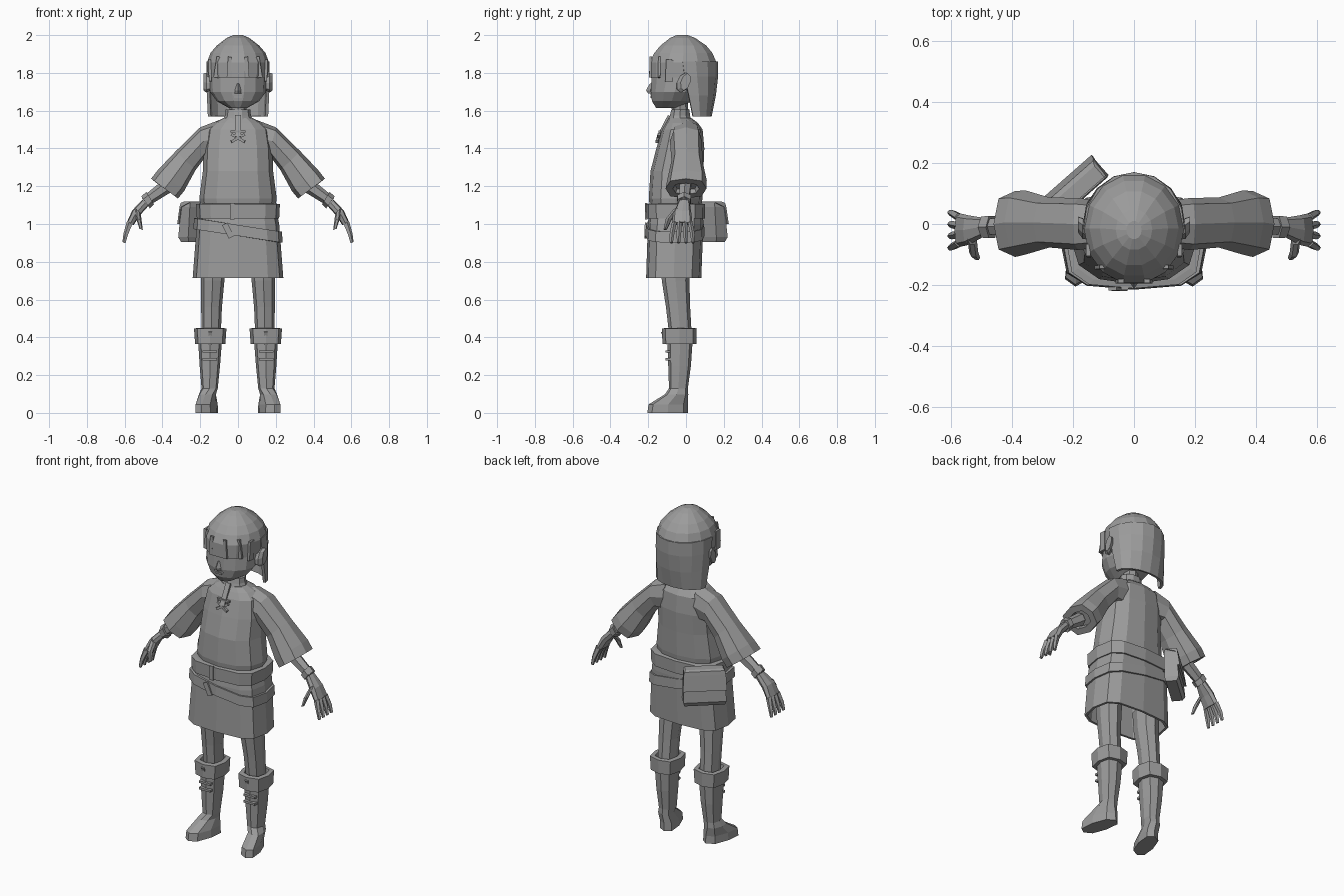
import bpy, bmesh, math
from mathutils import Vector as V

cloth = bpy.data.materials.new("plain_grey")
cloth.diffuse_color = (0.33, 0.33, 0.33, 1)


def power(c, e):
    return math.copysign(abs(c) ** e, c) if abs(c) > 1e-6 else 0.0


def loft(name, rings, n=12, e=1.0, phase=0.0, arc=None, mirror=False, thick=0):
    """Skin a list of rings (centre, u axis, v axis); arc gives an open sheet."""
    bm = bmesh.new()
    loops = []
    for c, u, v in rings:
        c, u, v = V(c), V(u), V(v)
        if arc:
            angs = [arc[0] + (arc[1] - arc[0]) * i / (n - 1) for i in range(n)]
        else:
            angs = [phase + 2 * math.pi * i / n for i in range(n)]
        loops.append([bm.verts.new(c + u * power(math.cos(a), e) + v * power(math.sin(a), e))
                      for a in angs])
    for p, q in zip(loops, loops[1:]):
        for i in range(n - 1 if arc else n):
            j = (i + 1) % n
            bm.faces.new((p[i], p[j], q[j], q[i]))
    if not arc:
        bm.faces.new(loops[0])
        bm.faces.new(loops[-1])
    bmesh.ops.recalc_face_normals(bm, faces=bm.faces)
    me = bpy.data.meshes.new(name)
    bm.to_mesh(me)
    bm.free()
    me.materials.append(cloth)
    ob = bpy.data.objects.new(name, me)
    bpy.context.collection.objects.link(ob)
    if thick:
        m = ob.modifiers.new("thickness", 'SOLIDIFY')
        m.thickness, m.offset = thick, 0
    if mirror:
        ob.modifiers.new("mirror", 'MIRROR')
    return ob


def flat(rows, x=0.0):
    """Level rings from (z, y centre, x radius, y radius)."""
    return [((x, cy, z), (rx, 0, 0), (0, ry, 0)) for z, cy, rx, ry in rows]


def limb(name, rows, n=8, e=1.0):
    """Mirrored limb from (outer x, z, inner x, z, y centre, y radius)."""
    rings = [(((ox + ix) / 2, cy, (oz + iz) / 2), ((ox - ix) / 2, 0, (oz - iz) / 2), (0, ry, 0))
             for ox, oz, ix, iz, cy, ry in rows]
    return loft(name, rings, n, e, mirror=True)


def bar(name, a, b, w, d, mirror=False):
    """Square bar from a to b, w wide across and d deep."""
    a, b = V(a), V(b)
    t = (b - a).normalized()
    side = t.cross(V((0, 1, 0))).normalized()
    deep = t.cross(side)
    k = math.sqrt(0.5)
    return loft(name, [(p, side * w * k, deep * d * k) for p in (a, b)], 4,
                phase=math.pi / 4, mirror=mirror)


# head and face
loft("head", flat([(1.615, -.10, .05, .06), (1.65, -.075, .112, .108), (1.70, -.06, .148, .13),
                   (1.80, -.03, .15, .155), (1.88, -.02, .12, .13)]), 14)
loft("nose", flat([(1.69, -.185, .018, .014), (1.708, -.188, .016, .024), (1.745, -.18, .008, .01)]), 4)
for z, w in ((1.672, .022), (1.685, .03)):
    bar("lip", (-w, -.183, z), (w, -.183, z), .01, .012)
loft("ear", [((.148, -.025, 1.745), (0, .026, 0), (0, .01, .04)),
             ((.168, -.015, 1.748), (0, .034, 0), (0, .012, .052)),
             ((.183, -.002, 1.752), (0, .026, 0), (0, .01, .045))], 8, mirror=True)
loft("neck", flat([(1.52, -.03, .055, .05), (1.58, -.03, .044, .043), (1.66, -.035, .045, .045)]), 8)

# hair cap, fringe locks and long back curtain
loft("hair_cap", flat([(1.775, -.018, .158, .182), (1.855, -.016, .164, .182), (1.905, -.014, .146, .158),
                       (1.945, -.014, .112, .124), (1.985, -.018, .06, .068), (2.0, -.02, .025, .03)]), 14)
for x, w in ((.05, .02), (.115, .03)):
    y = -.018 - .182 * math.sqrt(1 - (x / .16) ** 2)
    bar("fringe_lock", (x, y + .002, 1.775), (x * .85, y + .004, 1.885), w, .012, mirror=True)
bar("side_lock", (.147, -.09, 1.755), (.15, -.085, 1.87), .014, .04, mirror=True)
loft("back_hair", flat([(1.86, -.01, .158, .172), (1.78, 0, .16, .162), (1.68, .02, .157, .13),
                        (1.57, .04, .152, .088)]), 9, arc=(-.05, math.pi + .05), thick=.016)

# tunic body, collar and lacing
loft("tunic", flat([(1.09, -.055, .185, .13), (1.105, -.055, .2, .138), (1.135, -.055, .205, .142),
                    (1.28, -.048, .186, .14), (1.40, -.03, .182, .127), (1.50, -.02, .165, .108),
                    (1.535, -.022, .125, .085), (1.56, -.03, .08, .06)]), 12, .85)
loft("collar", flat([(1.54, -.032, .085, .066), (1.575, -.032, .068, .056), (1.605, -.03, .066, .05),
                     (1.605, -.03, .05, .042), (1.575, -.03, .05, .042)]), 10)
bar("neck_slit", (0, -.15, 1.46), (0, -.09, 1.575), .03, .012)
for s in (1, -1):
    bar("tunic_lace", (-.035 * s, -.154, 1.435), (.035 * s, -.142, 1.475), .014, .014)
bar("top_lace", (-.04, -.138, 1.49), (.04, -.138, 1.49), .011, .013)

# wide sleeves with recessed openings
limb("sleeve", [(.10, 1.55, .10, 1.36, .0, .075), (.2, 1.512, .165, 1.365, .0, .085),
                (.33, 1.385, .225, 1.285, .005, .082), (.425, 1.285, .285, 1.175, .005, .105),
                (.46, 1.24, .318, 1.135, .0, .108), (.43, 1.216, .348, 1.158, .0, .07),
                (.405, 1.24, .33, 1.18, .0, .06)], 8, .75)

# forearm, wristband and hand
limb("forearm", [(.40, 1.23, .36, 1.165, -.005, .035), (.51, 1.14, .475, 1.095, -.01, .028)], 6)
limb("wristband", [(.485, 1.17, .445, 1.105, -.01, .042), (.512, 1.146, .467, 1.083, -.01, .04)], 6)
limb("palm", [(.505, 1.13, .475, 1.095, -.01, .03), (.56, 1.072, .52, 1.045, -.02, .048),
              (.588, 1.01, .553, .993, -.02, .055)], 8, .7)
for i in range(4):
    y = -.062 + .028 * i
    k = (i - 1.5) * .008
    limb("finger_%d" % (i + 1), [(.588, 1.015, .555, 1.0, y, .0135), (.606, .95, .58, .943, y + k, .013),
                                 (.612, .905, .594, .897, y + 1.3 * k, .009)], 5)
limb("thumb", [(.545, 1.085, .515, 1.055, -.05, .02), (.54, 1.03, .51, 1.018, -.092, .018),
               (.522, .975, .504, .968, -.11, .01)], 6)

# skirt as an open shell, with two belts
loft("skirt", flat([(1.06, -.052, .205, .142), (1.0, -.055, .218, .147), (.715, -.065, .24, .146),
                    (.715, -.065, .226, .132), (.98, -.055, .2, .13)]), 12, .6)
loft("belt", flat([(1.03, -.055, .208, .148), (1.03, -.055, .218, .155), (1.105, -.055, .222, .156),
                   (1.108, -.055, .2, .138)]), 12, .6)
bar("belt_loop", (-.03, -.21, 1.025), (-.03, -.21, 1.11), .025, .012)
loft("slanted_belt", [((0, -.058, z), (r, 0, -.036), (0, r - .079, 0))
                      for z, r in ((.937, .225), (.937, .236), (.995, .233), (.995, .222))], 12, .6)
bar("belt_tail", (-.07, -.212, 1.0), (-.035, -.214, .93), .03, .012)

# hip bag with flap, turned outward behind the hip
along, out = V((.75, .66, 0)), V((-.66, .75, 0))
r2 = math.sqrt(2)


def pouch(name, rows):
    loft(name, [(V((-.212, .125, z)) + out * o, along * w * r2, out * t * r2) for z, o, w, t in rows],
         4, phase=math.pi / 4)


pouch("bag", [(.905, -.022, .112, .03), (.93, -.018, .12, .04), (1.09, -.028, .112, .034),
              (1.11, -.03, .105, .028)])
pouch("bag_flap", [(1.0, .022, .122, .006), (1.09, .008, .118, .006), (1.112, -.022, .112, .032),
                   (1.118, -.03, .105, .024)])

# legs, boots and laces
loft("leg", [((.132, -.055, .82), (.066, 0, 0), (0, .08, 0)), ((.134, -.055, .70), (.062, 0, 0), (0, .073, 0)),
             ((.14, -.042, .56), (.055, 0, 0), (0, .064, 0)), ((.142, -.03, .42), (.051, 0, 0), (0, .06, 0))],
     8, .9, mirror=True)
loft("boot_cuff", flat([(.365, -.035, .066, .07), (.365, -.035, .08, .09), (.447, -.035, .086, .092),
                        (.45, -.033, .06, .068), (.42, -.033, .052, .06)], .147), 8, .65, mirror=True)
loft("boot", [((.166, -.097, 0), (.052, 0, 0), (-.026, .108, 0)),
              ((.166, -.094, .045), (.05, 0, 0), (-.026, .104, 0)),
              ((.162, -.05, .098), (.045, 0, 0), (-.01, .062, 0)),
              ((.15, -.04, .13), (.043, 0, 0), (0, .05, 0)),
              ((.149, -.034, .25), (.054, 0, 0), (0, .06, 0)),
              ((.148, -.032, .38), (.063, 0, 0), (0, .067, 0))], 8, .75, mirror=True)
for z in (.285, .325):
    bar("boot_lace", (.112, -.093, z), (.188, -.093, z), .013, .03, mirror=True)
bar("cuff_notch", (.147, -.1, .365), (.147, -.127, .43), .02, .012, mirror=True)
